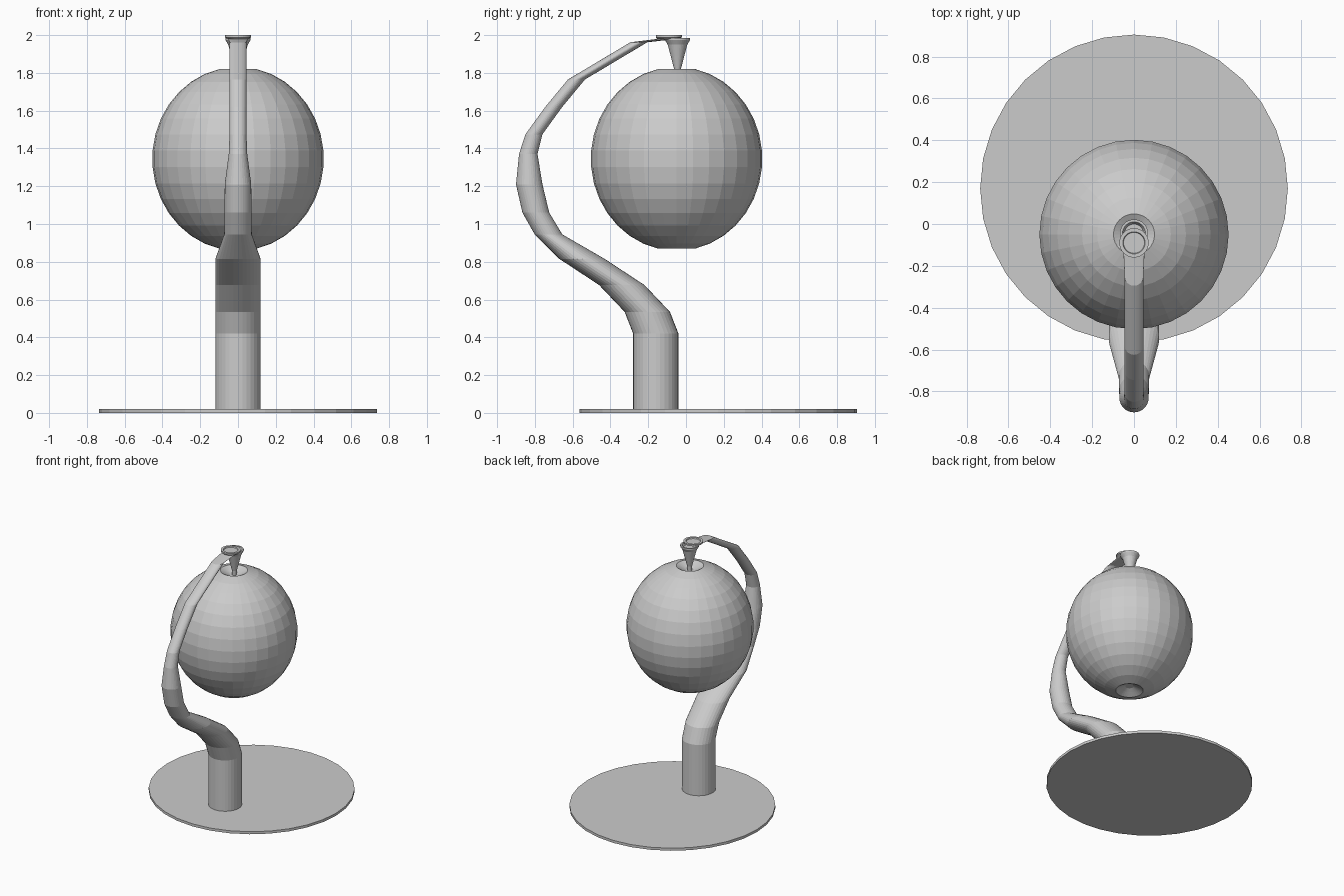
import bpy, bmesh, math

if "Cube" in bpy.data.objects:
    bpy.data.objects.remove(bpy.data.objects["Cube"])

grey = bpy.data.materials.new("plain grey")
grey.diffuse_color = (0.6, 0.6, 0.6, 1)
grey.use_nodes = True
grey.node_tree.nodes["Principled BSDF"].inputs["Base Color"].default_value = grey.diffuse_color


def loft(name, rings, seg):
    """Skin horizontal circular rings given as (centre y, z, radius), capped at both ends."""
    bm = bmesh.new()
    loops = []
    for y, z, r in rings:
        loops.append([bm.verts.new((r * math.cos(2 * math.pi * i / seg),
                                    y + r * math.sin(2 * math.pi * i / seg), z))
                      for i in range(seg)])
    for a, b in zip(loops, loops[1:]):
        for i in range(seg):
            j = (i + 1) % seg
            bm.faces.new((a[i], a[j], b[j], b[i]))
    bm.faces.new(loops[0][::-1])
    bm.faces.new(loops[-1])
    bmesh.ops.recalc_face_normals(bm, faces=bm.faces)
    mesh = bpy.data.meshes.new(name)
    bm.to_mesh(mesh)
    bm.free()
    mesh.materials.append(grey)
    obj = bpy.data.objects.new(name, mesh)
    bpy.context.collection.objects.link(obj)
    return obj


# Round base plate
loft("base_plate", [(0.17, 0, 0.735), (0.17, 0.02, 0.735)], 32)

# Curved, tapering stem with a flared end
loft("curved_stem", [
    (-0.16, 0.015, 0.12), (-0.16, 0.42, 0.12), (-0.205, 0.535, 0.12),
    (-0.34, 0.677, 0.12), (-0.55, 0.815, 0.12), (-0.728, 0.945, 0.073),
    (-0.795, 1.06, 0.071), (-0.83, 1.21, 0.07), (-0.835, 1.37, 0.049),
    (-0.805, 1.475, 0.045), (-0.70, 1.62, 0.045), (-0.58, 1.765, 0.045),
    (-0.25, 1.962, 0.045), (-0.10, 1.98, 0.052), (-0.09, 1.988, 0.07),
    (-0.09, 2.0, 0.07), (-0.09, 2.0, 0.053), (-0.09, 1.992, 0.05)], 32)

# Hanging globe with a shallow dimple at each pole
cy, cz, bands = -0.05, 1.345, 15
limit = math.radians(77.5)
globe = [(cy, cz - 0.44, 0.03), (cy, cz - 0.455, 0.06)]
for k in range(bands + 1):
    t = -limit + 2 * limit * k / bands
    globe.append((cy, cz + 0.487 * math.sin(t), 0.454 * math.cos(t)))
globe += [(cy, cz + 0.455, 0.06), (cy, cz + 0.44, 0.03)]
loft("globe", globe, 32)

# Funnel-shaped hanger between globe and stem
hy = -0.045
loft("hanger_funnel", [
    (hy, 1.78, 0.016), (hy, 1.82, 0.018), (hy, 1.89, 0.036), (hy, 1.95, 0.052),
    (hy, 1.975, 0.067), (hy, 1.985, 0.067), (hy, 1.985, 0.055), (hy, 1.965, 0.045)], 32)
